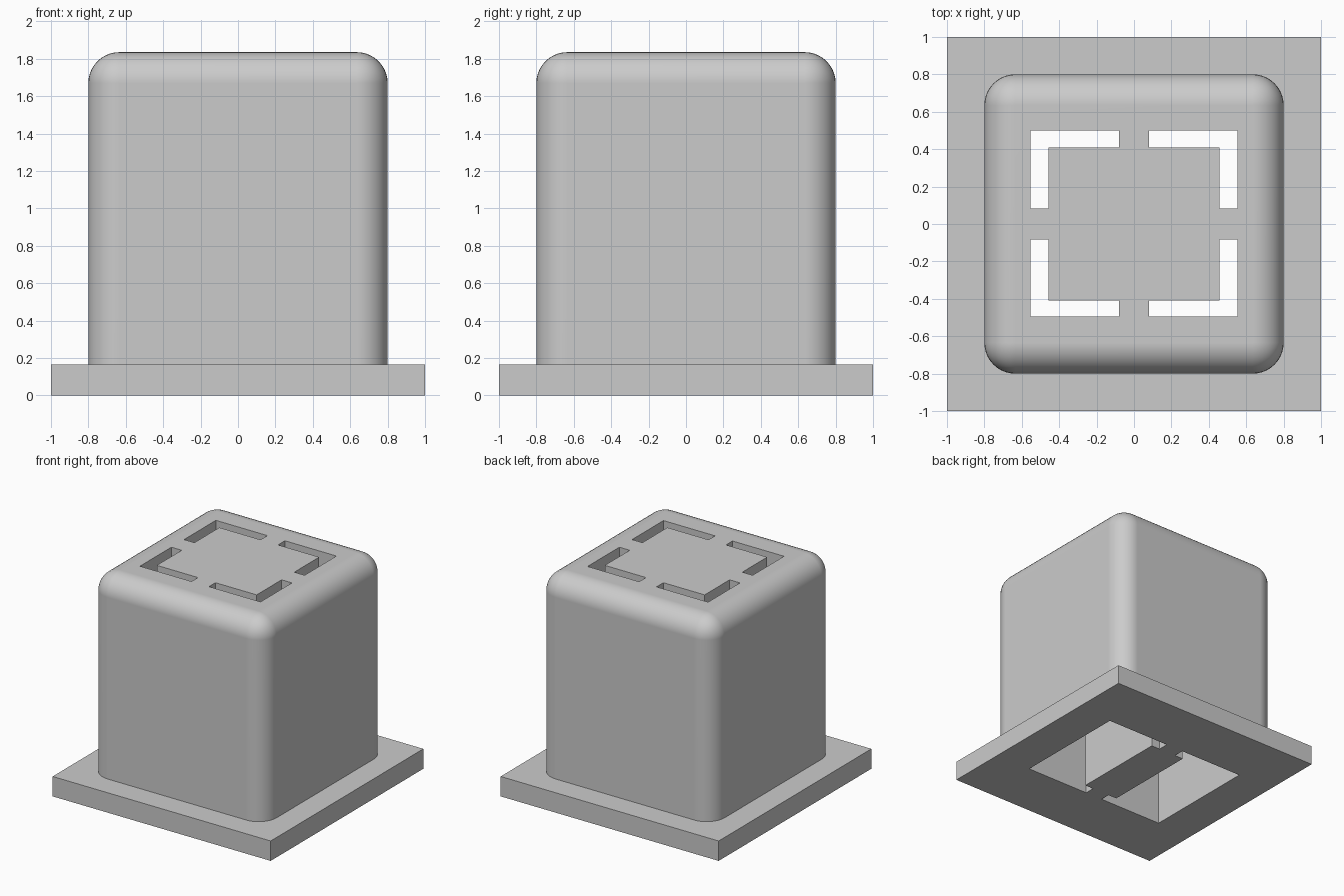
import bpy, bmesh, math

if "Cube" in bpy.data.objects:
    bpy.data.objects.remove(bpy.data.objects["Cube"], do_unlink=True)

grey = bpy.data.materials.new("plain grey")
grey.use_nodes = True
colour = (0.6, 0.6, 0.6, 1)
grey.diffuse_color = colour
grey.node_tree.nodes["Principled BSDF"].inputs["Base Color"].default_value = colour

PLATE_TOP, TOP, POCKET_TOP = 0.165, 1.835, 1.67
ROUND = 0.165


def add_object(name, bm):
    bmesh.ops.recalc_face_normals(bm, faces=bm.faces)
    mesh = bpy.data.meshes.new(name)
    bm.to_mesh(mesh)
    bm.free()
    mesh.materials.append(grey)
    obj = bpy.data.objects.new(name, mesh)
    bpy.context.collection.objects.link(obj)
    return obj


def add_prisms(name, outlines, z0, z1):
    """Extrude each closed outline from z0 up to z1."""
    bm = bmesh.new()
    for outline in outlines:
        face = bm.faces.new([bm.verts.new((x, y, z0)) for x, y in outline])
        out = bmesh.ops.extrude_face_region(bm, geom=[face])
        for v in out["geom"]:
            if isinstance(v, bmesh.types.BMVert):
                v.co.z = z1
    return add_object(name, bm)


def rectangle(hx, hy):
    return [(-hx, -hy), (hx, -hy), (hx, hy), (-hx, hy)]


def combine(target, other, operation):
    mod = target.modifiers.new(operation.lower(), "BOOLEAN")
    mod.operation, mod.solver, mod.object = operation, "EXACT", other
    bpy.context.view_layer.objects.active = target
    bpy.ops.object.modifier_apply(modifier=mod.name)
    bpy.data.objects.remove(other, do_unlink=True)


# Tall block, rounded on its upright and top edges
block = add_prisms("rounded_block", [rectangle(0.8, 0.8)], 0.08, TOP)
bm = bmesh.new()
bm.from_mesh(block.data)
edges = [e for e in bm.edges if max(v.co.z for v in e.verts) > 1]
bmesh.ops.bevel(bm, geom=edges, offset=ROUND, segments=10, profile=0.5, affect="EDGES")
bm.to_mesh(block.data)
bm.free()

# Square base plate, joined to the block
die = add_prisms("block_on_base_plate", [rectangle(1, 1)], 0, PLATE_TOP)
combine(die, block, "UNION")

# Two deep pockets from below, leaving a central bar with narrow necks
pocket = [(0.16, -0.41), (0.08, -0.41), (0.08, -0.495), (0.67, -0.495),
          (0.67, 0.5), (0.08, 0.5), (0.08, 0.41), (0.16, 0.41)]
cutter = add_prisms("pocket_cutter", [[(s * x, y) for x, y in pocket] for s in (-1, 1)],
                    -0.2, POCKET_TOP)
cutter.hide_render = True
combine(die, cutter, "DIFFERENCE")

# Four L-shaped slots through the top
slots = []
for sx in (-1, 1):
    for sy, outer in ((-1, 0.495), (1, 0.5)):
        ell = [(0.08, outer), (0.553, outer), (0.553, 0.083),
               (0.458, 0.083), (0.458, 0.41), (0.08, 0.41)]
        slots.append([(sx * x, sy * y) for x, y in ell])
cutter = add_prisms("slot_cutter", slots, POCKET_TOP - 0.1, TOP + 0.2)
cutter.hide_render = True
combine(die, cutter, "DIFFERENCE")

# Smooth fillets with crisp corners
bpy.ops.object.select_all(action="DESELECT")
die.select_set(True)
bpy.context.view_layer.objects.active = die
bpy.ops.object.shade_smooth_by_angle(angle=math.radians(30))
weighted = die.modifiers.new("even_shading", "WEIGHTED_NORMAL")
weighted.keep_sharp = True
